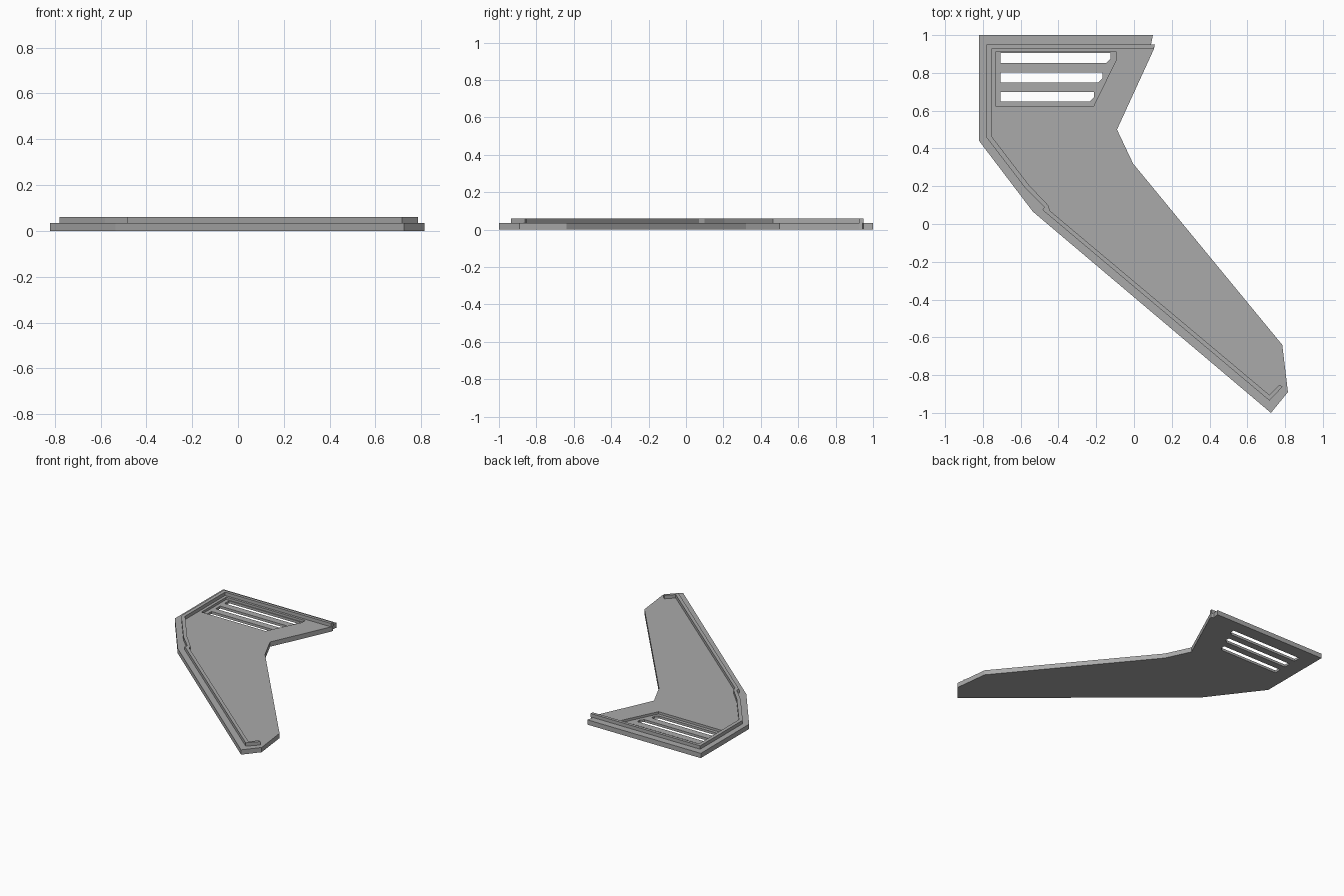
import bpy
import bmesh

if "Cube" in bpy.data.objects:
    bpy.data.objects.remove(bpy.data.objects["Cube"], do_unlink=True)

GREY = (0.4, 0.4, 0.4, 1.0)
grey = bpy.data.materials.new("plain grey")
grey.use_nodes = True
grey.diffuse_color = GREY
grey.node_tree.nodes["Principled BSDF"].inputs["Base Color"].default_value = GREY

PLATE_TOP = 0.035
RIM_TOP = 0.06
PANEL_FLOOR = 0.018


def prism(name, outline, bottom, top):
    """Extrude a flat outline between two heights."""
    bm = bmesh.new()
    face = bm.faces.new([bm.verts.new((x, y, bottom)) for x, y in outline])
    grown = bmesh.ops.extrude_face_region(bm, geom=[face])["geom"]
    verts = [v for v in grown if isinstance(v, bmesh.types.BMVert)]
    bmesh.ops.translate(bm, verts=verts, vec=(0, 0, top - bottom))
    bmesh.ops.recalc_face_normals(bm, faces=bm.faces)
    mesh = bpy.data.meshes.new(name)
    bm.to_mesh(mesh)
    bm.free()
    mesh.materials.append(grey)
    obj = bpy.data.objects.new(name, mesh)
    bpy.context.collection.objects.link(obj)
    return obj


def cut(target, cutter):
    """Subtract a hidden cutter from the target."""
    mod = target.modifiers.new(cutter.name, "BOOLEAN")
    mod.operation = "DIFFERENCE"
    mod.solver = "EXACT"
    mod.object = cutter
    cutter.hide_render = True
    cutter.hide_viewport = True
    cutter.display_type = "WIRE"


# Bent base plate
plate = prism("base_plate", [
    (-0.82, 1), (0.1, 1), (0.09, 0.95), (0.11, 0.945), (0.105, 0.925),
    (-0.09, 0.5), (-0.005, 0.32), (0.785, -0.64), (0.815, -0.89),
    (0.725, -1), (-0.535, 0.065), (-0.82, 0.44)], 0, PLATE_TOP)

# Sunken vent panel
cut(plate, prism("vent_recess_cutter", [
    (-0.733, 0.91), (-0.092, 0.91), (-0.092, 0.873),
    (-0.214, 0.624), (-0.733, 0.624)], PANEL_FLOOR, 0.1))

# Three vent slots with one clipped corner each
for i, right in enumerate((-0.124, -0.167, -0.212)):
    top = 0.904 - 0.102 * i
    low = top - 0.052
    cut(plate, prism(f"vent_slot_cutter_{i + 1}", [
        (-0.706, top), (right, top), (right, low + 0.022),
        (right - 0.022, low), (-0.706, low)], -0.1, 0.2))

# Thin raised rim following the outer edge
rim_outer = [(0.11, 0.949), (-0.78, 0.949), (-0.78, 0.457), (-0.58, 0.196),
             (-0.474, 0.09), (-0.484, 0.074), (0.717, -0.935), (0.786, -0.862)]
rim_inner = [(0.105, 0.927), (-0.754, 0.927), (-0.754, 0.464), (-0.555, 0.205),
             (-0.455, 0.1), (-0.445, 0.07), (0.717, -0.905), (0.77, -0.852)]
prism("raised_rim", rim_outer + rim_inner[::-1], PLATE_TOP - 0.002, RIM_TOP)
